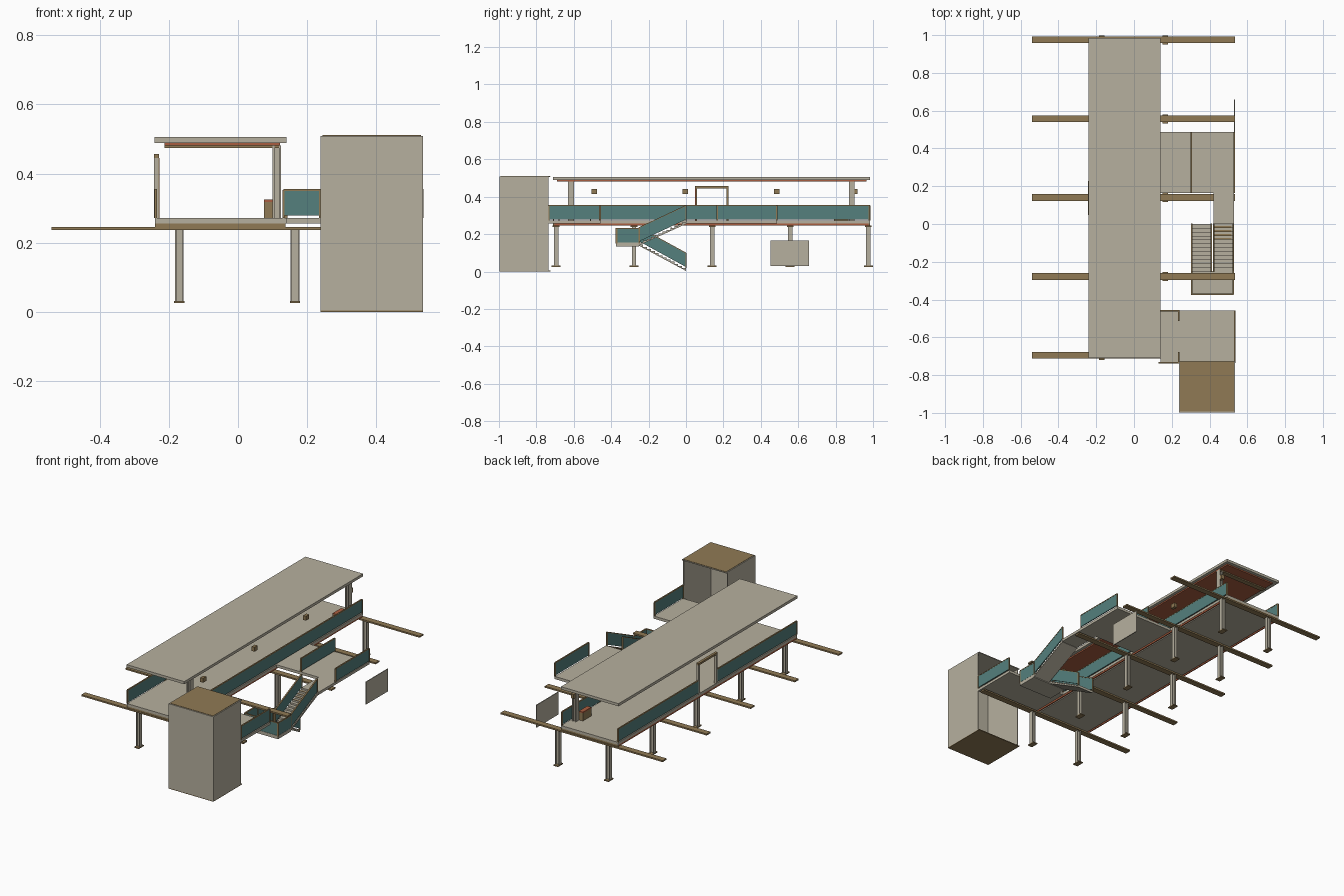
import bpy, bmesh

if "Cube" in bpy.data.objects:
    bpy.data.objects.remove(bpy.data.objects["Cube"])

def mat(name, c):
    m = bpy.data.materials.new(name)
    m.diffuse_color = (*c, 1)
    m.use_nodes = True
    m.node_tree.nodes["Principled BSDF"].inputs["Base Color"].default_value = m.diffuse_color
    return m

CONC = mat("concrete", (0.47, 0.435, 0.345))
BROWN = mat("brown_steel", (0.28, 0.195, 0.09))
TEAL = mat("teal_panel", (0.09, 0.215, 0.205))
RED = mat("rust_red", (0.40, 0.11, 0.05))


def prism(name, pts, x0, x1, m):
    """Extrude a (y, z) outline along x."""
    bm = bmesh.new()
    f = bm.faces.new([bm.verts.new((x0, y, z)) for y, z in pts])
    r = bmesh.ops.extrude_face_region(bm, geom=[f])
    vs = [v for v in r["geom"] if isinstance(v, bmesh.types.BMVert)]
    bmesh.ops.translate(bm, verts=vs, vec=(x1 - x0, 0, 0))
    bmesh.ops.recalc_face_normals(bm, faces=bm.faces)
    me = bpy.data.meshes.new(name)
    bm.to_mesh(me)
    bm.free()
    me.materials.append(m)
    ob = bpy.data.objects.new(name, me)
    bpy.context.collection.objects.link(ob)
    return ob


def box(name, x0, x1, y0, y1, z0, z1, m):
    return prism(name, [(y0, z0), (y1, z0), (y1, z1), (y0, z1)], x0, x1, m)


def slope(name, x0, x1, a, b, h, m):
    """Sheared panel between (y, z) points a and b, with height h."""
    prism(name, [a, b, (b[0], b[1] + h), (a[0], a[1] + h)], x0, x1, m)


def rail_y(name, x, a, b, m=TEAL):
    """Glazed balustrade running along y, from (y, z) a to b."""
    slope(name + "_panel", x - .003, x + .003, (a[0], a[1] + .006), (b[0], b[1] + .006), .072, m)
    slope(name + "_handrail", x - .004, x + .004, (a[0], a[1] + .078), (b[0], b[1] + .078), .005, BROWN)
    for y, z in (a, b):
        box(name + "_post", x - .004, x + .004, y - .003, y + .003, z, z + .08, BROWN)


def rail_x(name, y, x0, x1, z):
    """Balustrade running along x."""
    box(name + "_panel", x0, x1, y - .003, y + .003, z + .006, z + .078, TEAL)
    box(name + "_handrail", x0, x1, y - .004, y + .004, z + .078, z + .083, BROWN)
    for x in (x0, x1):
        box(name + "_post", x - .003, x + .003, y - .004, y + .004, z, z + .08, BROWN)


F = 0.272  # platform floor level

# main platform deck with edge trims
box("platform_deck", -.24, .14, -.71, .985, .256, F, CONC)
box("platform_underdeck", -.225, .125, -.70, .975, .246, .256, CONC)
for y in (-.71, .977):
    box("platform_end_beam", -.24, .137, y, y + .008, .243, .256, BROWN)
for x in (-.24, .132):
    box("platform_edge_trim", x, x + .006, -.702, .977, .246, .256, RED)

# cross beams and H columns
for y in (-.695, -.278, .14, .557, .975):
    box("cross_beam", -.54, .535, y - .018, y + .018, .237, .246, BROWN)
    for x in (-.17, .165):
        for s in (-1, 1):
            box("column_flange", x + s * .0105 - .002, x + s * .0105 + .002,
                y - .012, y + .012, .03, .237, CONC)
        box("column_web", x - .009, x + .009, y - .003, y + .003, .03, .237, CONC)
        box("column_base", x - .015, x + .015, y - .024, y + .024, .025, .031, BROWN)

# roof, soffit and posts
box("roof", -.242, .14, -.71, .985, .489, .505, CONC)
box("roof_soffit", -.212, .122, -.69, .965, .481, .489, RED)
for y in (-.615, .887):
    for s in (-1, 1):
        box("roof_post_flange", .112 + s * .009 - .003, .112 + s * .009 + .003,
            y - .015, y + .015, F, .481, CONC)
    box("roof_post_web", .105, .119, y - .004, y + .004, F, .481, CONC)
    box("roof_beam", -.212, .122, y - .015, y + .015, .474, .481, BROWN)

# hanging signal boxes
for y in (-.49, -.003, .485, .902):
    box("signal_box", .103, .122, y - .015, y + .015, .415, .441, BROWN)

# platform balustrades
rail_y("left_rail_front", -.238, (-.708, F), (.05, F))
rail_y("left_rail_back", -.238, (.225, F), (.983, F))
rail_y("right_rail", .137, (-.46, F), (.98, F))

# gate frame on the left edge
for y in (.047, .216):
    box("gate_leg", -.243, -.230, y, y + .012, F, .445, CONC)
    box("gate_leg_face", -.230, -.228, y, y + .012, F, .445, BROWN)
box("gate_leg_stripe", -.2285, -.227, .047, .053, F, .445, RED)
box("gate_lintel", -.243, -.228, .047, .228, .444, .456, BROWN)

# platform seat
box("seat", .075, .102, .79, .87, F, .318, BROWN)
box("seat_top", .075, .102, .79, .87, .318, .325, RED)

# bridge to the lift
box("lift_bridge", .14, .535, -.735, -.458, .256, F, CONC)
rail_x("bridge_back_rail", -.458, .14, .238, F)
rail_x("bridge_front_rail", -.735, .132, .238, F)
rail_y("bridge_inner_rail_back", .238, (-.51, F), (-.46, F))
rail_y("bridge_inner_rail_front", .238, (-.733, F), (-.68, F))
rail_y("bridge_outer_rail", .533, (-.733, F), (-.462, F))

# lift shaft, open towards the bridge
box("shaft_front_wall", .238, .535, -.998, -.992, .004, .508, CONC)
for x in (.238, .529):
    box("shaft_side_wall", x, x + .006, -.992, -.735, .004, .508, CONC)
box("shaft_floor", .238, .535, -.998, -.725, 0, .005, BROWN)
box("shaft_roof", .238, .535, -.998, -.725, .504, .509, CONC)
box("shaft_roof_cover", .244, .529, -.992, -.728, .509, .511, BROWN)

# concourse and corridor to the stairs
box("concourse", .14, .53, .165, .487, .256, F, CONC)
box("stair_corridor", .42, .53, 0, .165, .256, F, CONC)
rail_y("concourse_inner_rail", .302, (.167, F), (.485, F))
rail_y("concourse_outer_rail", .53, (.167, F), (.485, F))


def flight(name, x0, x1, ya, za, yb, zb, n=12):
    """Stair with sawtooth top from upper (ya, za) to lower (yb, zb)."""
    dy, dz = (yb - ya) / n, (zb - za) / n
    pts = [(ya, za - .018), (ya, za)]
    for i in range(n):
        pts += [(ya + i * dy, za + (i + 1) * dz), (ya + (i + 1) * dy, za + (i + 1) * dz)]
    pts = [pts[0]] + pts[1:] + [(yb, zb - .015)]
    prism(name, pts, x0, x1, CONC)
    for x in (x0 + .003, x1 - .003):
        rail_y(name + "_rail", x, (ya, za), (yb, zb))


flight("upper_stair", .418, .528, 0, F, -.25, .155)
flight("lower_stair", .302, .412, -.25, .155, 0, .018)

# brown treads near the top of the upper stair
for i in range(4):
    y, z = -.25 / 12 * (i + 1), F - (F - .155) / 12 * (i + 1)
    box("tread_plate", .424, .515, y, y + .009, z, z + .001, BROWN)

# half landing
box("half_landing", .302, .528, -.375, -.25, .135, .155, CONC)
rail_x("landing_rail", -.372, .305, .525, .15)
for x in (.305, .525):
    rail_y("landing_side_rail", x, (-.37, .15), (-.25, .15))

# free-standing panel
box("street_panel", .53, .535, .452, .658, .03, .165, CONC)
